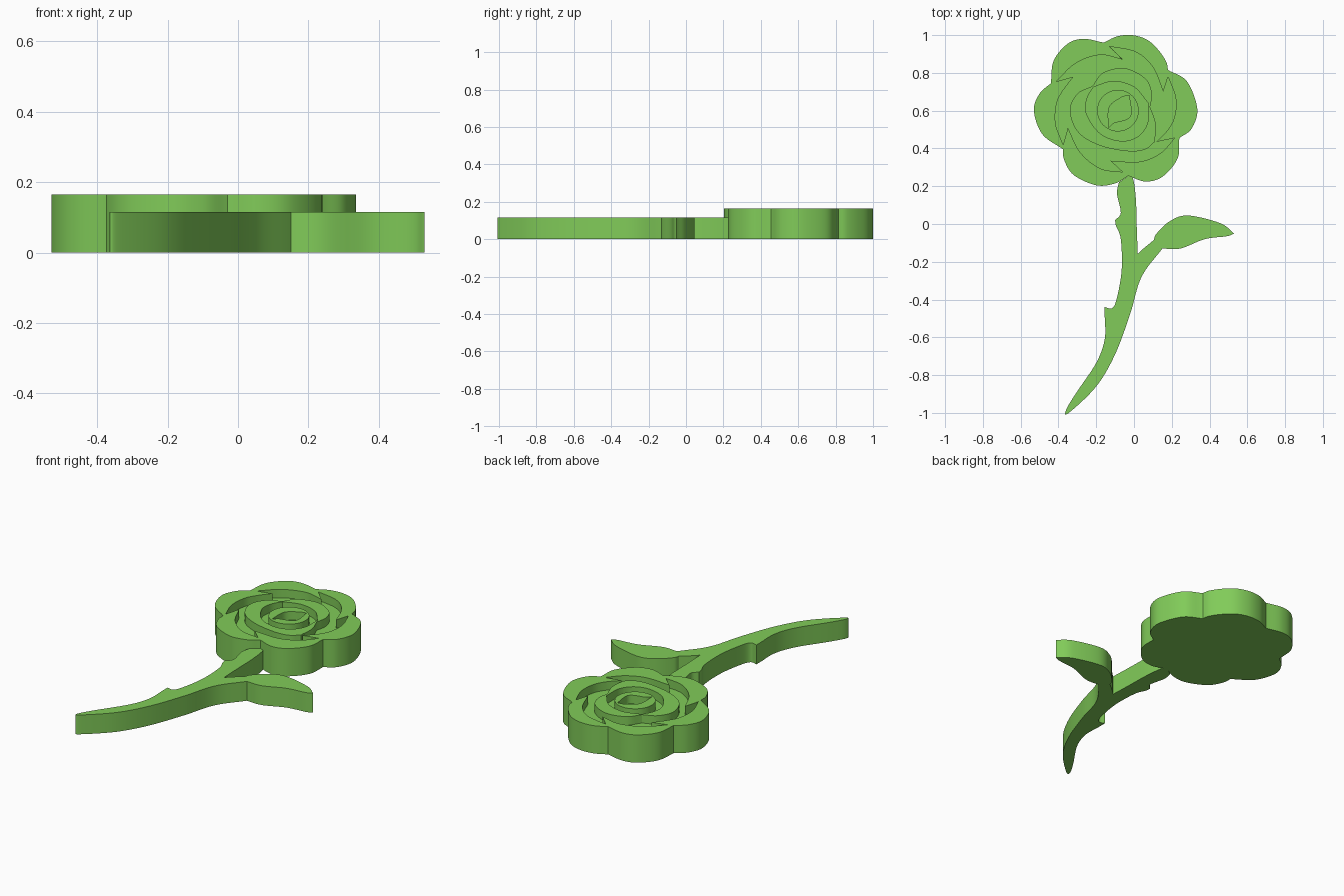
import bpy, bmesh, math
from mathutils import Vector

if "Cube" in bpy.data.objects:
    bpy.data.objects.remove(bpy.data.objects["Cube"])

STEM_TOP, FLOOR, FLOWER_TOP = 0.115, 0.115, 0.165


def smooth_loop(corners, steps=8):
    """Closed outline: each entry is a run of points starting at a sharp corner (hundredths of a unit)."""
    loop = []
    for i, run in enumerate(corners):
        p = [Vector(q) / 100 for q in run + [corners[(i + 1) % len(corners)][0]]]
        if len(p) == 2:
            loop.append(p[0])
            continue
        p = [2 * p[0] - p[1]] + p + [2 * p[-1] - p[-2]]
        for a, b, c, d in zip(p, p[1:], p[2:], p[3:]):
            for s in range(steps):
                t = s / steps
                loop.append(0.5 * (2 * b + (c - a) * t + (2 * a - 5 * b + 4 * c - d) * t * t
                                   + (3 * b - a - 3 * c + d) * t ** 3))
    return loop


def extrude(name, loops, z0, z1):
    """Fill nested outlines (inner ones alternate hole / solid) and extrude from z0 to z1."""
    cu = bpy.data.curves.new(name + "_profile", 'CURVE')
    cu.dimensions, cu.fill_mode = '2D', 'BOTH'
    cu.extrude = (z1 - z0) / 2
    for loop in loops:
        sp = cu.splines.new('POLY')
        sp.points.add(len(loop) - 1)
        for pt, co in zip(sp.points, loop):
            pt.co = (co[0], co[1], 0, 1)
        sp.use_cyclic_u = True
    tmp = bpy.data.objects.new(name + "_profile", cu)
    bpy.context.collection.objects.link(tmp)
    me = bpy.data.meshes.new_from_object(tmp.evaluated_get(bpy.context.evaluated_depsgraph_get()))
    bpy.data.objects.remove(tmp)
    bm = bmesh.new()
    bm.from_mesh(me)
    bmesh.ops.remove_doubles(bm, verts=bm.verts, dist=1e-5)
    bmesh.ops.translate(bm, verts=bm.verts, vec=(0, 0, (z0 + z1) / 2))
    bmesh.ops.recalc_face_normals(bm, faces=bm.faces)
    bm.to_mesh(me)
    bm.free()
    me.name = name
    ob = bpy.data.objects.new(name, me)
    bpy.context.collection.objects.link(ob)
    return ob


# Flower outline: six lobes
petals = smooth_loop([
    [(-16, 96), (-9, 99.3), (-1, 100), (7, 97.5), (13, 92), (17, 86)],
    [(18, 81.5), (28, 75.5), (33.5, 61), (30.5, 50.5)],
    [(24, 45.5), (23, 34.5), (15, 25), (6, 22.5)],
    [(-3, 25.5), (-10, 21.5), (-20, 20.5), (-32, 26), (-37, 34)],
    [(-37.5, 39.5), (-48.5, 47.5), (-53, 60), (-50, 69)],
    [(-44, 74.5), (-42.5, 86.5), (-35, 95.5), (-26.5, 98)]])

# Recess outline: pinwheel of overlapping outer petals
pinwheel = smooth_loop([
    [(-6, 87)],
    [(-13, 94), (1, 91), (10, 83)],
    [(15.5, 70)],
    [(18, 78), (22, 67), (21.5, 57), (18, 50)],
    [(12, 43.5)],
    [(21.5, 45.5), (14, 37.5), (3, 33)],
    [(-12.5, 33.5)],
    [(-6, 27.5), (-18, 29.5), (-28.5, 38)],
    [(-35, 51)],
    [(-37.5, 42), (-41.5, 53), (-41, 63.5), (-38, 70)],
    [(-32, 78)],
    [(-41, 75.5), (-31, 85), (-18, 89.5)]])

# Middle petals: outer and inner edge of the raised ridge
ridge_outer = smooth_loop([
    [(-22, 73), (-16.5, 80), (-5, 82.5), (6, 77), (9.5, 69)],
    [(8.5, 62), (11.5, 53)],
    [(11, 43.5), (6, 39.5), (-3, 38.5), (-18, 41.5), (-29.5, 48.5), (-34, 60), (-30, 69)]])
ridge_inner = smooth_loop([
    [(-21.5, 72.5), (-11, 75.5), (0, 72.5)],
    [(7.5, 64), (7, 53), (1.5, 46), (-7.5, 44), (-18, 48), (-25, 58), (-25, 66)]])

# Bud in the centre with its small recess
bud = [(-0.085 + 0.11 * math.cos(a * math.pi / 24), 0.6 + 0.11 * math.sin(a * math.pi / 24)) for a in range(48)]
bud_hole = smooth_loop([
    [(-6, 67.5), (-13, 62)],
    [(-13.5, 51)],
    [(-11, 53.5), (-2, 57)],
    [(-2.5, 68)]])

flower = extrude("flower", [petals], 0, FLOWER_TOP)
cutter = extrude("petal_recess_cutter", [pinwheel, ridge_outer, ridge_inner, bud, bud_hole], FLOOR, 0.3)
mod = flower.modifiers.new("recess", 'BOOLEAN')
mod.operation, mod.solver, mod.object = 'DIFFERENCE', 'EXACT', cutter
bpy.context.view_layer.objects.active = flower
bpy.ops.object.modifier_apply(modifier=mod.name)
bpy.data.objects.remove(cutter)

# Stem with two thorns and a leaf
stem = extrude("stem_and_leaf", [smooth_loop([
    [(-8, 22), (-9, 16), (-7, 6)],
    [(-10, 2), (-9.5, -1), (-7, -8), (-6.5, -24), (-9, -39), (-11.5, -44.5)],
    [(-15.5, -44), (-15.5, -49), (-15.5, -61), (-20, -73.5), (-31, -90), (-36, -98.5),
     (-34.5, -100), (-20, -86), (-10, -69), (-2, -47.5), (4, -28)],
    [(15, -13), (24.5, -13), (37.5, -8), (49, -6.5)],
    [(53, -5), (45.5, 0.5), (28.5, 4.5), (19, 1.5), (12, -5)],
    [(10.5, -8.5), (5, -13)],
    [(2, -16), (1.5, -3), (1, 13), (-0.5, 24)],
    [(-3, 25.5)]])], 0, STEM_TOP)

# Green finish and smooth walls
green = bpy.data.materials.new("green")
green.diffuse_color = (0.22, 0.6, 0.1, 1)
green.use_nodes = True
green.node_tree.nodes["Principled BSDF"].inputs["Base Color"].default_value = green.diffuse_color
for ob in (flower, stem):
    ob.data.materials.clear()
    ob.data.materials.append(green)
    bpy.ops.object.select_all(action='DESELECT')
    ob.select_set(True)
    bpy.context.view_layer.objects.active = ob
    bpy.ops.object.shade_smooth_by_angle(angle=math.radians(30))
